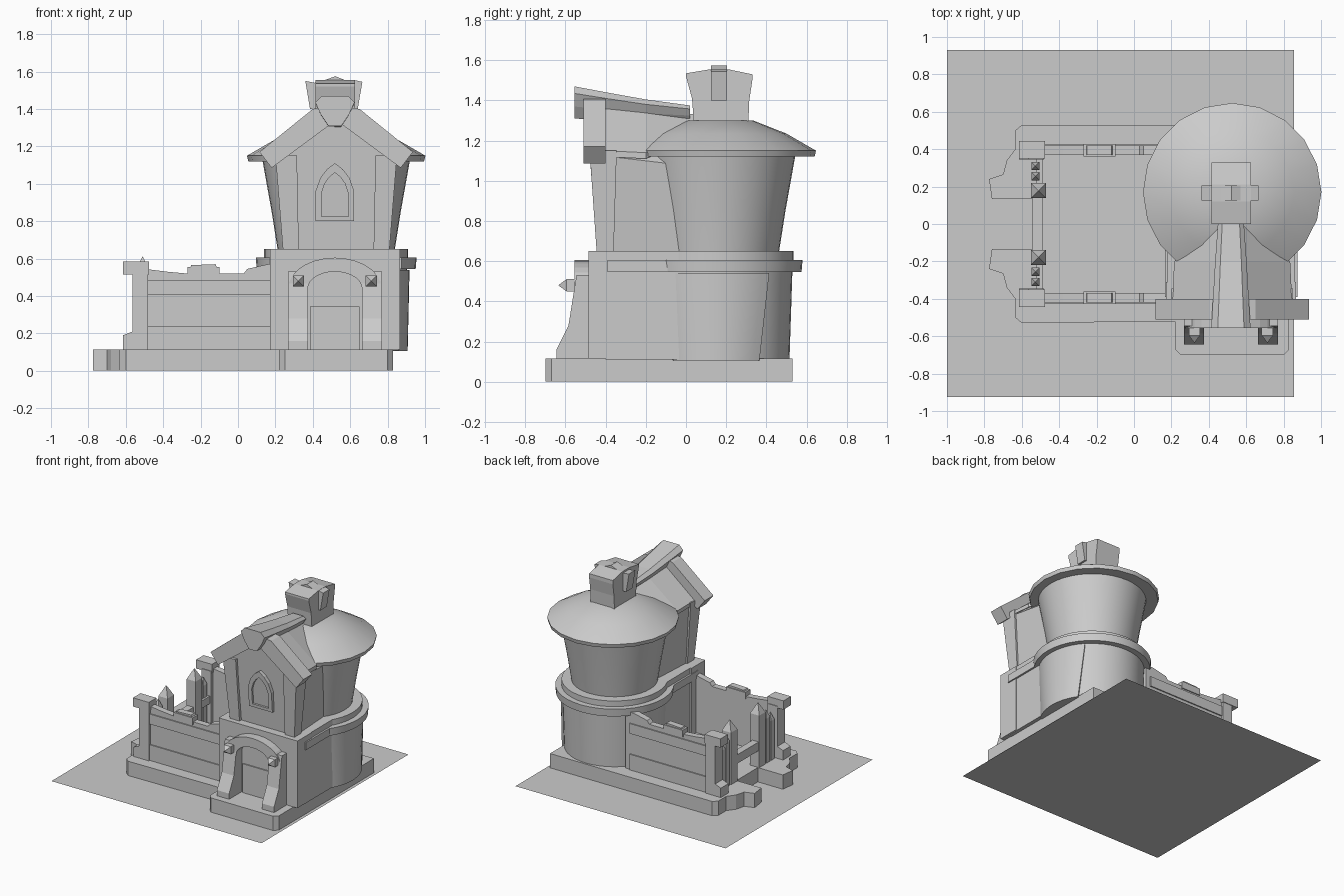
import bpy, bmesh, math
from mathutils import Vector

cube = bpy.data.objects.get("Cube")
if cube:
    bpy.data.objects.remove(cube)

stone = bpy.data.materials.new("plain grey")
stone.use_nodes = True
GREY = (0.6, 0.6, 0.6, 1)
stone.diffuse_color = GREY
stone.node_tree.nodes["Principled BSDF"].inputs["Base Color"].default_value = GREY


def finish(name, bm, smooth=False):
    bmesh.ops.recalc_face_normals(bm, faces=bm.faces)
    mesh = bpy.data.meshes.new(name)
    bm.to_mesh(mesh)
    bm.free()
    mesh.materials.append(stone)
    ob = bpy.data.objects.new(name, mesh)
    bpy.context.collection.objects.link(ob)
    if smooth:
        bpy.ops.object.select_all(action="DESELECT")
        ob.select_set(True)
        bpy.context.view_layer.objects.active = ob
        bpy.ops.object.shade_smooth_by_angle(angle=math.radians(35))
    return ob


def loft(name, rings, smooth=False):
    """Joins equal-length rings of points and caps both ends."""
    bm = bmesh.new()
    loops = [[bm.verts.new(p) for p in r] for r in rings]
    n = len(loops[0])
    for a, b in zip(loops, loops[1:]):
        for i in range(n):
            j = (i + 1) % n
            bm.faces.new((a[i], a[j], b[j], b[i]))
    bm.faces.new(loops[0])
    bm.faces.new(loops[-1])
    return finish(name, bm, smooth)


def prism(name, pts, axis, lo, hi):
    """Extrudes a 2D outline along x (y,z), y (x,z) or z (x,y)."""
    put = {"x": lambda p, d: (d, p[0], p[1]),
           "y": lambda p, d: (p[0], d, p[1]),
           "z": lambda p, d: (p[0], p[1], d)}[axis]
    return loft(name, [[put(p, d) for p in pts] for d in (lo, hi)])


def box(name, x, y, z):
    return prism(name, [(x[0], y[0]), (x[1], y[0]), (x[1], y[1]), (x[0], y[1])], "z", *z)


def turned(name, cx, cy, profile, n=40):
    turn = [i * math.tau / n for i in range(n)]
    return loft(name, [[(cx + r * math.cos(t), cy + r * math.sin(t), z) for t in turn]
                       for r, z in profile], True)


def spike(name, cx, cy, h, z0, z1, tip):
    """Square post with a pyramid point."""
    rings = [[(cx + a * s, cy + b * s, z) for a, b in ((-1, -1), (1, -1), (1, 1), (-1, 1))]
             for s, z in ((h, z0), (h, z1), (h * 0.03, tip))]
    return loft(name, rings)


def band(name, outer, inner, y0, y1):
    """Frame between two open outlines in the x-z plane."""
    return prism(name, outer + inner[::-1], "y", y0, y1)


CX, CY = 0.525, 0.15

# Ground and raised base with the flared gate approach
bm = bmesh.new()
bm.faces.new([bm.verts.new(p) for p in
              ((-1, -0.925, 0), (0.855, -0.925, 0), (0.855, 0.93, 0), (-1, 0.93, 0))])
finish("ground_sheet", bm)
flare = [(-0.6, 0.53), (-0.635, 0.5), (-0.635, 0.4), (-0.68, 0.34), (-0.7, 0.265),
         (-0.775, 0.24), (-0.76, 0.135), (-0.54, 0.135)]
porch = [(0.22, -0.52), (0.22, -0.67), (0.25, -0.7), (0.8, -0.7), (0.83, -0.67)]
prism("base_slab", [(0.83, 0.53)] + flare + [(x, -y) for x, y in flare[::-1]] + porch,
      "z", 0.001, 0.115)

# Round lower storey, its square front block and stone ledges
turned("lower_drum", CX, CY, [(0.365, 0.105), (0.38, 0.56)])
turned("ledge_wide", CX, CY, [(0.425, 0.545), (0.43, 0.605)])
turned("ledge_narrow", CX, CY, [(0.385, 0.6), (0.385, 0.65)])
box("lower_hall", (0.18, 0.86), (-0.4, CY), (0.11, 0.65))
box("hall_ledge", (0.165, 0.875), (-0.39, CY), (0.545, 0.605))
box("front_block", (0.17, 0.865), (-0.485, -0.31), (0.115, 0.65))

# Tapered curved panel on the side of the drum
rings = []
for i in range(13):
    f = i / 6 - 1
    ring = []
    for r, w, z in ((0.36, 0.6, 0.105), (0.382, 0.6, 0.105), (0.392, 0.74, 0.54), (0.36, 0.74, 0.54)):
        ring.append((CX + r * math.cos(f * w), CY + r * math.sin(f * w), z))
    rings.append(ring)
loft("side_panel", rings, True)

# Porch: flared legs, arch, pegs and door
leg = [(-0.48, 0.115), (-0.645, 0.115), (-0.645, 0.16), (-0.585, 0.28), (-0.545, 0.53), (-0.48, 0.53)]
for side, s in (("right", -1), ("left", 1)):
    a, b = sorted((0.518 + s * 0.145, 0.518 + s * 0.252))
    prism("porch_leg_" + side, leg, "x", a, b)
    peg = spike("porch_peg_" + side, 0, 0, 0.03, 0, 0.06, 0.1)
    peg.rotation_euler = (math.pi / 2, 0, 0)
    peg.location = (0.518 + s * 0.195, -0.535, 0.48)
arc = [math.pi * i / 14 for i in range(15)]
band("porch_arch", [(0.518 - 0.25 * math.cos(t), 0.44 + 0.165 * math.sin(t)) for t in arc],
     [(0.518 - 0.145 * math.cos(t), 0.44 + 0.09 * math.sin(t)) for t in arc], -0.555, -0.48)
box("door", (0.385, 0.65), (-0.494, -0.48), (0.115, 0.345))

# Flaring upper storey
turned("upper_drum", CX, CY, [(0.312, 0.64), (0.345, 0.85), (0.395, 1.13)])
loft("round_roof", [[(CX + r * math.cos(t), 0.17 + r * math.sin(t), z)
                     for t in [i * math.tau / 20 for i in range(20)]]
                    for r, z in ((0.36, 1.125), (0.47, 1.12), (0.477, 1.15),
                                 (0.33, 1.235), (0.165, 1.3))], True)

# Gabled front bay, leaning outward as it rises
gable = [(-0.275, 0.64, -0.42), (0.275, 0.64, -0.42), (0.315, 1.13, -0.46),
         (0, 1.39, -0.46), (-0.315, 1.13, -0.46)]
loft("gable_bay", [[(CX + x, y, z) for x, z, y in gable],
                   [(CX + x * 0.9, 0.05, z - (0.06 if z > 1 else 0)) for x, z, y in gable]])
for side, s in (("right", -1), ("left", 1)):
    # Corner post
    loft("corner_post_" + side,
         [[(CX + s * a, y0, z), (CX + s * b, y0, z), (CX + s * b, y1, z), (CX + s * a, y1, z)]
          for a, b, y0, y1, z in ((0.2, 0.285, -0.445, -0.36, 0.65),
                                  (0.21, 0.325, -0.48, -0.345, 1.15))])
    # Heavy sloping board over the gable
    prism("gable_board_" + side,
          [(CX + s * x, z) for x, z in ((0.41, 1.17), (0.345, 1.085), (0, 1.34), (0, 1.42), (0.125, 1.4))],
          "y", -0.51, -0.4)
    # Roof sheet running back into the round roof
    loft("gable_roof_" + side,
         [[(CX + s * x, y, z - d) for x, z in ((0, 1.41), (w, e), (w, e - 0.03), (0, 1.37))]
          for y, d, w, e in ((-0.41, 0, 0.32, 1.15), (-0.2, 0.03, 0.31, 1.17), (0.02, 0.08, 0.13, 1.31))])

# Sagging ridge cap
cap = [(-0.035, -0.16), (0.035, -0.16), (0.075, -0.1), (0.105, -0.035), (0.07, 0),
       (-0.07, 0), (-0.105, -0.035), (-0.075, -0.1)]
loft("ridge_cap", [[(0.518 + x * w, y, top + z * h) for x, z in cap]
                   for y, top, w, h in ((-0.555, 1.47, 1, 1), (-0.38, 1.437, 0.9, 0.85),
                                        (-0.2, 1.405, 0.8, 0.7), (0.02, 1.375, 0.65, 0.5))])

# Pointed window with a raised frame
half = [(1, 0), (1, 0.52), (0.75, 0.75), (0.4, 0.9), (0, 1)]
shape = half + [(-x, z) for x, z in half[-2::-1]]
outer = [(0.518 + x * 0.103, 0.8 + z * 0.31) for x, z in shape]
inner = [(0.518 + x * 0.072, 0.825 + z * 0.235) for x, z in shape]
lean = lambda z: -0.42 - 0.04 * (z - 0.64) / 0.49
bm = bmesh.new()
rows = [[bm.verts.new((x, lean(z) - d, z)) for x, z in o]
        for o, d in ((outer, -0.01), (outer, 0.02), (inner, 0.02), (inner, 0.004))]
for a, b in zip(rows, rows[1:]):
    for i in range(len(a)):
        j = (i + 1) % len(a)
        bm.faces.new((a[i], a[j], b[j], b[i]))
bm.faces.new(rows[-1])
finish("window", bm)

# Chimney with a wavy top and a wide strap
prism("chimney", [(0.04, 1.28), (0.03, 1.41), (0, 1.52), (0.0, 1.535), (0.12, 1.555),
                  (0.21, 1.555), (0.33, 1.53), (0.33, 1.5), (0.315, 1.4), (0.31, 1.28)],
      "x", 0.415, 0.625)
prism("chimney_strap", [(0.385, 1.4), (0.36, 1.55), (0.41, 1.54), (0.46, 1.553), (0.52, 1.575),
                        (0.575, 1.553), (0.62, 1.555), (0.665, 1.545), (0.64, 1.4)],
      "y", 0.125, 0.205)

# Courtyard walls, corner pillars and gate, front and back alike
crest = [(-0.5, 0.545), (-0.38, 0.53), (-0.27, 0.52), (-0.25, 0.565), (-0.12, 0.57), (-0.1, 0.52),
         (0.03, 0.52), (0.05, 0.545), (0.16, 0.57), (0.24, 0.575)]
for side, s in (("front", -1), ("back", 1)):
    span = lambda a, b: sorted((s * a, s * b))
    prism(side + "_wall", [(0.24, 0.115), (-0.5, 0.115)] + crest, "y", *span(0.37, 0.42))
    box(side + "_wall_merlon", (-0.27, -0.1), span(0.362, 0.428), (0.5, 0.555))
    for z in (0.115, 0.405):
        box(side + "_wall_rail", (-0.48, 0.2), span(0.42, 0.429), (z, z + (0.125 if z < 0.2 else 0.08)))
    prism(side + "_pillar", [(-0.48, 0.115), (-0.615, 0.115), (-0.615, 0.19), (-0.565, 0.21),
                             (-0.565, 0.53), (-0.48, 0.53)], "y", *span(0.345, 0.44))
    box(side + "_pillar_cap", (-0.615, -0.475), span(0.35, 0.445), (0.515, 0.585))
    spike(side + "_gate_post", -0.51, s * 0.178, 0.04, 0.115, 0.53, 0.61)
    spike(side + "_picket_tall", -0.527, s * 0.255, 0.022, 0.115, 0.47, 0.53)
    spike(side + "_picket_short", -0.527, s * 0.31, 0.022, 0.115, 0.43, 0.49)
    box(side + "_picket_rail", (-0.52, -0.49), span(0.17, 0.38), (0.27, 0.33))
box("gate_beam", (-0.545, -0.49), (-0.15, 0.15), (0.25, 0.32))
